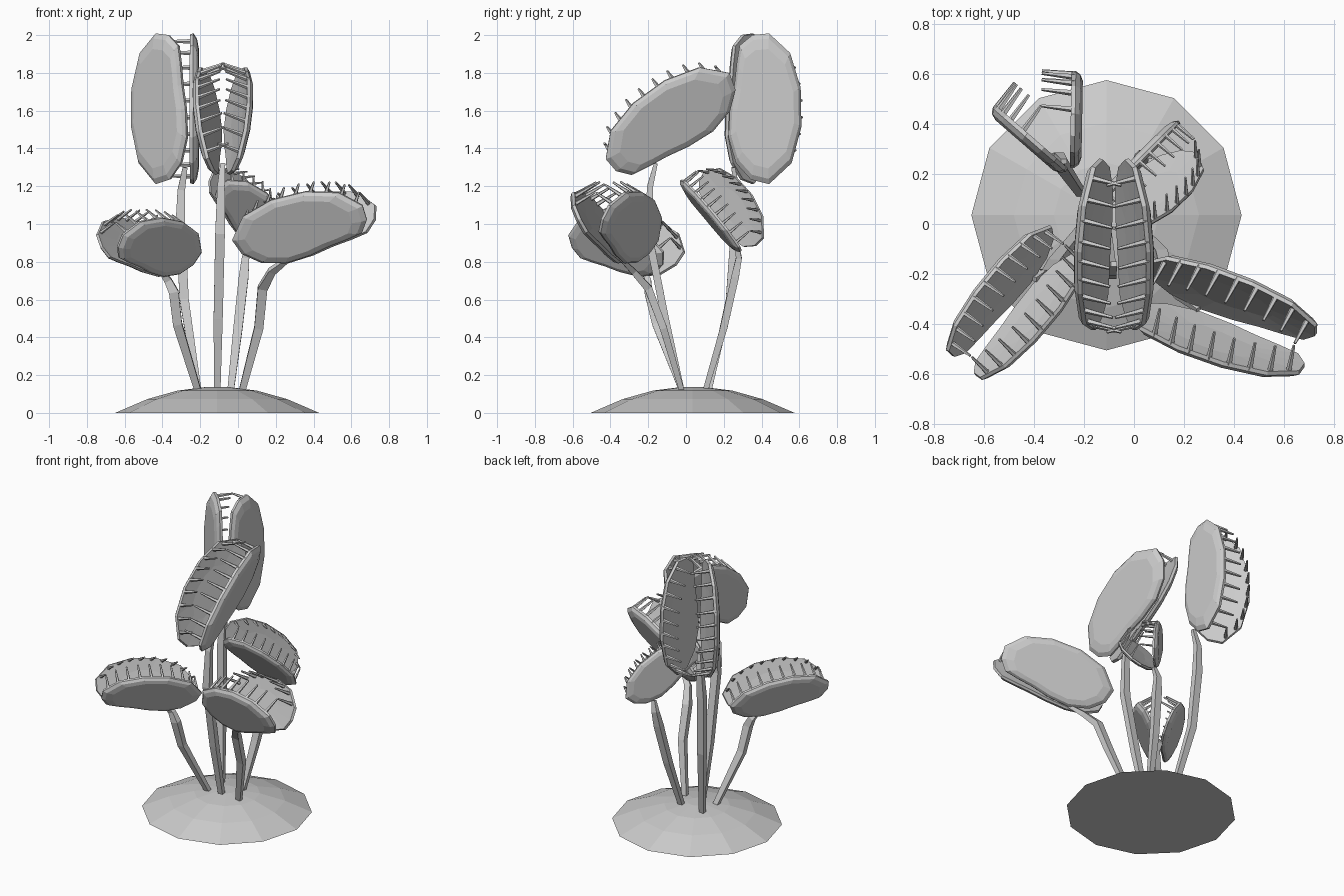
import bpy, bmesh, math
from mathutils import Vector

if "Cube" in bpy.data.objects:
    bpy.data.objects.remove(bpy.data.objects["Cube"])

# Lobe outline in units of trap length: (along hinge, away from hinge)
OUTLINE = [(-.5, .27), (-.47, .15), (-.36, .05), (-.19, 0), (0, .01), (.16, .04), (.30, .055),
           (.42, .075), (.49, .16), (.50, .27), (.37, .41), (.14, .48), (-.12, .485), (-.36, .42)]
RIM = [OUTLINE[i] for i in (9, 10, 11, 12, 13, 0)]
MID = Vector((0, .25))
# Lobe cross-section from inner face over the rim to the outer face: (outline scale, depth)
RINGS = [(.5, .010), (.92, .002), (1, 0), (1.01, .022), (.94, .045), (.8, .058)]
TEETH = 10


def finish(bm, name):
    bmesh.ops.recalc_face_normals(bm, faces=bm.faces)
    me = bpy.data.meshes.new(name)
    bm.to_mesh(me)
    bm.free()
    ob = bpy.data.objects.new(name, me)
    bpy.context.collection.objects.link(ob)
    return ob


def loft(bm, rings):
    """Skin a list of closed rings and cap both ends."""
    vs = [[bm.verts.new(p) for p in r] for r in rings]
    n = len(vs[0])
    for a, b in zip(vs, vs[1:]):
        for i in range(n):
            bm.faces.new((a[i], a[(i + 1) % n], b[(i + 1) % n], b[i]))
    bm.faces.new(vs[0][::-1])
    bm.faces.new(vs[-1])


def tube(bm, pts, radii, sides=4, flat=1.0):
    """Sweep a polygon along a path."""
    pts = [Vector(p) for p in pts]
    rings = []
    for i, p in enumerate(pts):
        d = (pts[min(i + 1, len(pts) - 1)] - pts[max(i - 1, 0)]).normalized()
        ref = Vector((1, 0, 0)) if abs(d.x) < .8 else Vector((0, 1, 0))
        y = d.cross(ref).normalized()
        x = y.cross(d)
        rings.append([p + radii[i] * (x * math.cos(t) + y * math.sin(t) * flat)
                      for t in (2 * math.pi * (k + .5) / sides for k in range(sides))])
    loft(bm, rings)


def along(path, t):
    """Point at fraction t of a 2D polyline's length."""
    path = [Vector(p) for p in path]
    lens = [(b - a).length for a, b in zip(path, path[1:])]
    d = t * sum(lens)
    for a, b, l in zip(path, path[1:], lens):
        if d <= l:
            return a.lerp(b, d / l)
        d -= l
    return path[-1]


def trap(name, centre, axis, opening, length, half_angle):
    c = Vector(centre)
    a = Vector(axis).normalized()
    o = Vector(opening)
    o = (o - a * o.dot(a)).normalized()
    t = a.cross(o)
    h = math.radians(half_angle)
    for side, label in ((1, "a"), (-1, "b")):
        v_dir = o * math.cos(h) + t * side * math.sin(h)
        out = t * side * math.cos(h) - o * math.sin(h)
        origin = c + t * side * .004

        def place(p, w):
            return origin + length * (a * p[0] + v_dir * p[1] + out * w)

        # lobe
        bm = bmesh.new()
        loft(bm, [[place(MID + (Vector(p) - MID) * s, w) for p in OUTLINE] for s, w in RINGS])
        finish(bm, f"{name}_lobe_{label}")
        # teeth, pointing inwards from the free rim
        bm = bmesh.new()
        for k in range(TEETH):
            p = along(RIM, (k + .3) / (TEETH - .4))
            p = MID + (p - MID) * .95
            tube(bm, [place(p, .015), place(p + Vector((0, .015)), -.15)],
                 [.0125 * length / .75, .006 * length / .75], 5)
        finish(bm, f"{name}_teeth_{label}")


# soil mound
bm = bmesh.new()
loft(bm, [[Vector((-.11 + r * math.cos(k * math.pi / 6), .035 + r * math.sin(k * math.pi / 6), z))
           for k in range(12)] for r, z in ((.54, 0), (.37, .073), (.21, .118), (.06, .137))])
finish(bm, "mound")

# traps: centre of hinge, hinge axis, opening direction, length, half opening angle
trap("centre_trap", (-.08, .015, 1.41), (0, -.82, -.57), (0, -.57, .82), .79, 19)
trap("right_trap", (.39, -.39, .835), (.912, -.33, .24), (-.23, .083, .97), .75, 26)
trap("left_trap", (-.485, -.33, .745), (-.634, -.762, .14), (.09, .108, .99), .65, 26)
trap("back_right_trap", (-.03, .175, .985), (-.55, -.55, .63), (.694, .119, .708), .56, 26)
trap("tall_trap", (-.26, .225, 1.61), (0, 0, 1), (-.407, .914, 0), .79, 25)

# stems
stems = {
    "centre_stem": [(-.11, -.02, .11), (-.105, -.11, .5), (-.095, -.2, .95), (-.09, -.19, 1.2), (-.08, -.16, 1.32)],
    "right_stem": [(.02, -.02, .11), (.11, -.12, .45), (.13, -.2, .66), (.18, -.28, .75), (.26, -.34, .81)],
    "left_stem": [(-.21, -.02, .11), (-.32, -.16, .47), (-.34, -.2, .64), (-.37, -.2, .7), (-.4, -.22, .74)],
    "back_right_stem": [(-.04, .1, .11), (0, .2, .45), (.03, .26, .72), (.04, .28, .82), (.06, .27, .89)],
    "tall_stem": [(-.21, .12, .11), (-.285, .23, .6), (-.305, .26, 1.0), (-.3, .27, 1.18), (-.28, .25, 1.3)],
}
for name, path in stems.items():
    bm = bmesh.new()
    tube(bm, path, [.024, .034, .036, .028, .018], 4, .8)
    finish(bm, name)
